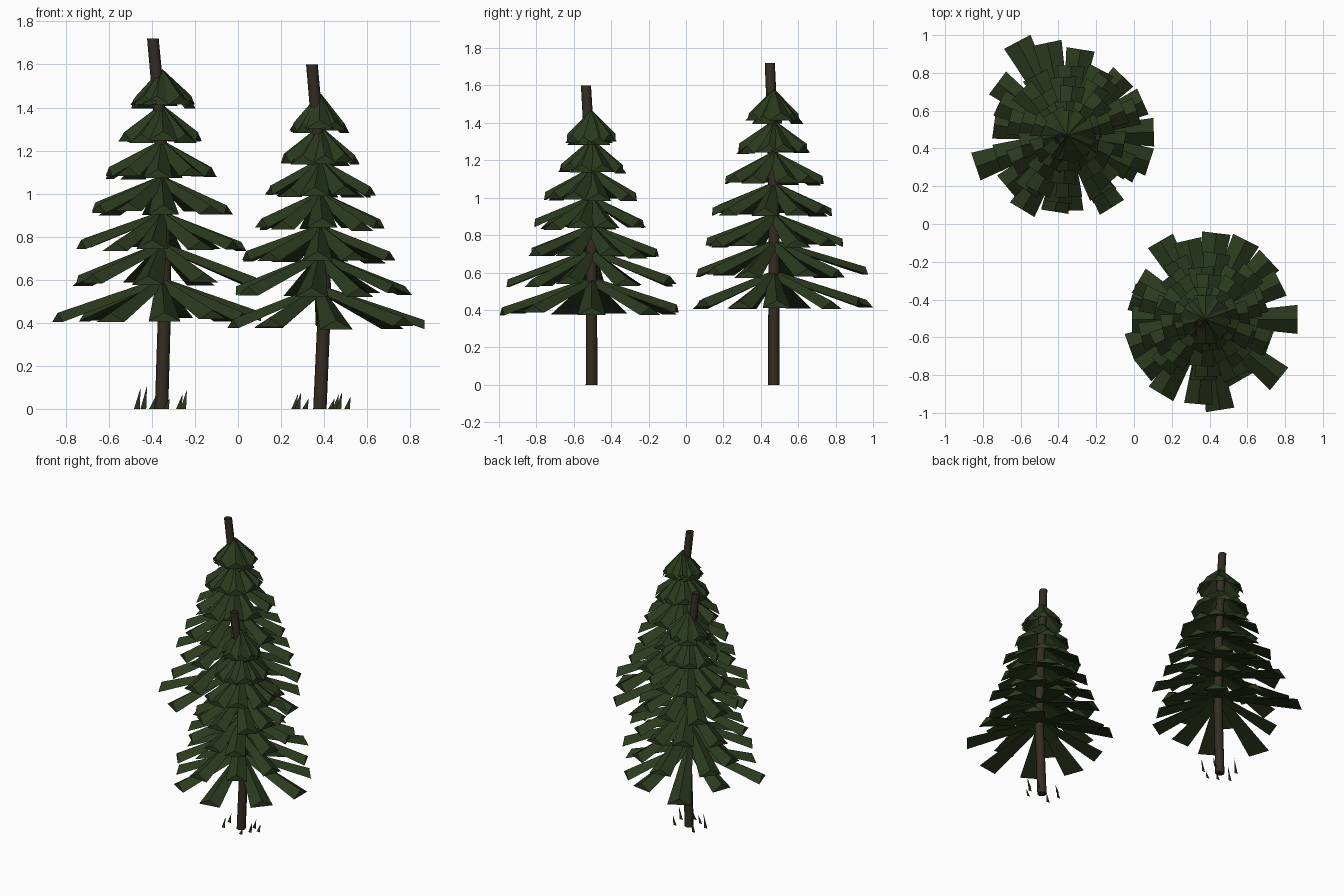
import bpy, bmesh, random
from math import cos, sin, radians, pi
from mathutils import Vector

random.seed(4)
cube = bpy.data.objects.get("Cube")
if cube:
    bpy.data.objects.remove(cube)


def material(name, colour):
    m = bpy.data.materials.new(name)
    m.use_nodes = True
    m.diffuse_color = (*colour, 1)
    bsdf = m.node_tree.nodes["Principled BSDF"]
    bsdf.inputs["Base Color"].default_value = (*colour, 1)
    bsdf.inputs["Roughness"].default_value = 0.9
    return m


NEEDLES = material("dark green needles", (0.024, 0.042, 0.013))
BARK = material("brown bark", (0.035, 0.026, 0.016))
GRASS = material("grass green", (0.022, 0.037, 0.013))


def finish(bm, name, mat, solid=True):
    if solid:
        bmesh.ops.recalc_face_normals(bm, faces=bm.faces)
    mesh = bpy.data.meshes.new(name)
    bm.to_mesh(mesh)
    bm.free()
    mesh.materials.append(mat)
    ob = bpy.data.objects.new(name, mesh)
    bpy.context.collection.objects.link(ob)
    return ob


def loft(bm, rings, cap_end=True):
    """Bridge equal rings of points and cap the ends."""
    loops = [[bm.verts.new(p) for p in ring] for ring in rings]
    for a, b in zip(loops, loops[1:]):
        for i in range(len(a)):
            j = (i + 1) % len(a)
            bm.faces.new((a[i], a[j], b[j], b[i]))
    bm.faces.new(loops[0])
    if cap_end:
        bm.faces.new(loops[-1])


def trunk(name, path):
    """Eight-sided bent trunk along a centre line, open at the top."""
    bm = bmesh.new()
    rings = []
    for k, (x, y, z) in enumerate(path):
        r = 0.031 - 0.001 * k
        rings.append([(x + r * cos(i * pi / 4), y + r * sin(i * pi / 4), z)
                      for i in range(8)])
    loft(bm, rings, cap_end=False)
    ob = finish(bm, name, BARK)
    bpy.ops.object.select_all(action="DESELECT")
    ob.select_set(True)
    bpy.context.view_layer.objects.active = ob
    bpy.ops.object.shade_smooth_by_angle(angle=radians(50))


def frond(bm, centre, angle, length, z_tip, rise):
    """Straight ridged wedge widening outward to a blunt tip."""
    out = Vector((cos(angle), sin(angle), 0))
    side = Vector((-out.y, out.x, 0))
    half = 0.06 + 0.034 * length
    top = z_tip + rise
    # distance out, half width, edge height, ridge height
    sections = [(0.005, 0.026, top - 0.03, top),
                (length, half, z_tip, z_tip + 0.042)]
    rings = []
    for d, w, low, high in sections:
        p = Vector((centre[0], centre[1], 0)) + out * d
        rings.append([p - side * w + Vector((0, 0, low)),
                      p + Vector((0, 0, high)),
                      p + side * w + Vector((0, 0, low))])
    loft(bm, rings)


def tier(name, centre, z_tip, fronds, rise):
    bm = bmesh.new()
    for degrees, length in fronds:
        drop = random.uniform(-0.006, 0.014)
        frond(bm, centre, radians(degrees), length, z_tip + drop, rise - drop)
    finish(bm, name, NEEDLES)


def random_fronds(reach, start, count=10):
    step = 360 / count
    return [(start + i * step + random.uniform(-6, 6),
             reach * random.uniform(0.92, 1.04)) for i in range(count)]


def grass(name, centre, blades):
    """Flat leaning blades facing the front."""
    bm = bmesh.new()
    for dx, dy, h in blades:
        x, y = centre[0] + dx, centre[1] + dy
        bm.faces.new([bm.verts.new(p) for p in (
            (x - 0.013, y, 0), (x + 0.014, y, 0), (x + 0.018, y, h))])
    finish(bm, name, GRASS, solid=False)


def tree(label, centre, bends, first_tip, spacing, low_tiers, reaches, blades):
    trunk(label + "_trunk", [(centre[0] + dx, centre[1] + dy, z) for dx, dy, z in bends])
    tiers = low_tiers + [random_fronds(r, 8 * (i % 2) - 94) for i, r in enumerate(reaches)]
    for i, fronds in enumerate(tiers):
        tier(f"{label}_branch_tier_{i + 1}", centre, first_tip + i * spacing,
             fronds, 0.20 if i < 2 else 0.178)
    grass(label + "_grass", centre, blades)


# Taller tree at the back right
tree("tall_tree", (-0.355, 0.47),
     [(0, 0, 0), (0.015, 0, 0.5), (0.01, 0, 1.0), (-0.015, -0.01, 1.45), (-0.04, -0.022, 1.72)],
     0.41, 0.165,
     [[(2, .46), (46, .43), (81, .46), (118, .56), (160, .38),
       (199, .51), (239, .46), (272, .40), (302, .45), (-26, .42)],
      [(-18, .46), (24, .44), (62, .39), (102, .50), (143, .46),
       (172, .39), (220, .42), (261, .41), (302, .38)]],
     [0.385, 0.33, 0.265, 0.185, 0.14],
     [(-0.115, -0.03, 0.1), (-0.085, 0.07, 0.11), (-0.045, -0.07, 0.06),
      (0.02, -0.1, 0.05), (0.08, 0.05, 0.07), (0.1, -0.05, 0.09)])

# Shorter tree at the front left
tree("short_tree", (0.38, -0.505),
     [(0, 0, 0), (0.022, 0, 0.5), (0.015, 0, 0.95), (-0.015, -0.015, 1.35), (-0.037, -0.03, 1.6)],
     0.375, 0.152,
     [[(0, .485), (-39, .50), (43, .46), (83, .46), (120, .48),
       (163, .41), (200, .43), (239, .46), (279, .485)],
      [(26, .44), (63, .47), (103, .43), (150, .41), (180, .39),
       (219, .43), (265, .45), (300, .37), (340, .36)]],
     [0.345, 0.295, 0.245, 0.175, 0.125],
     [(-0.12, 0.03, 0.07), (-0.105, -0.06, 0.08), (-0.07, 0.08, 0.05),
      (0.05, -0.08, 0.05), (0.07, 0.05, 0.07), (0.085, -0.02, 0.08), (0.125, 0.02, 0.06)])
